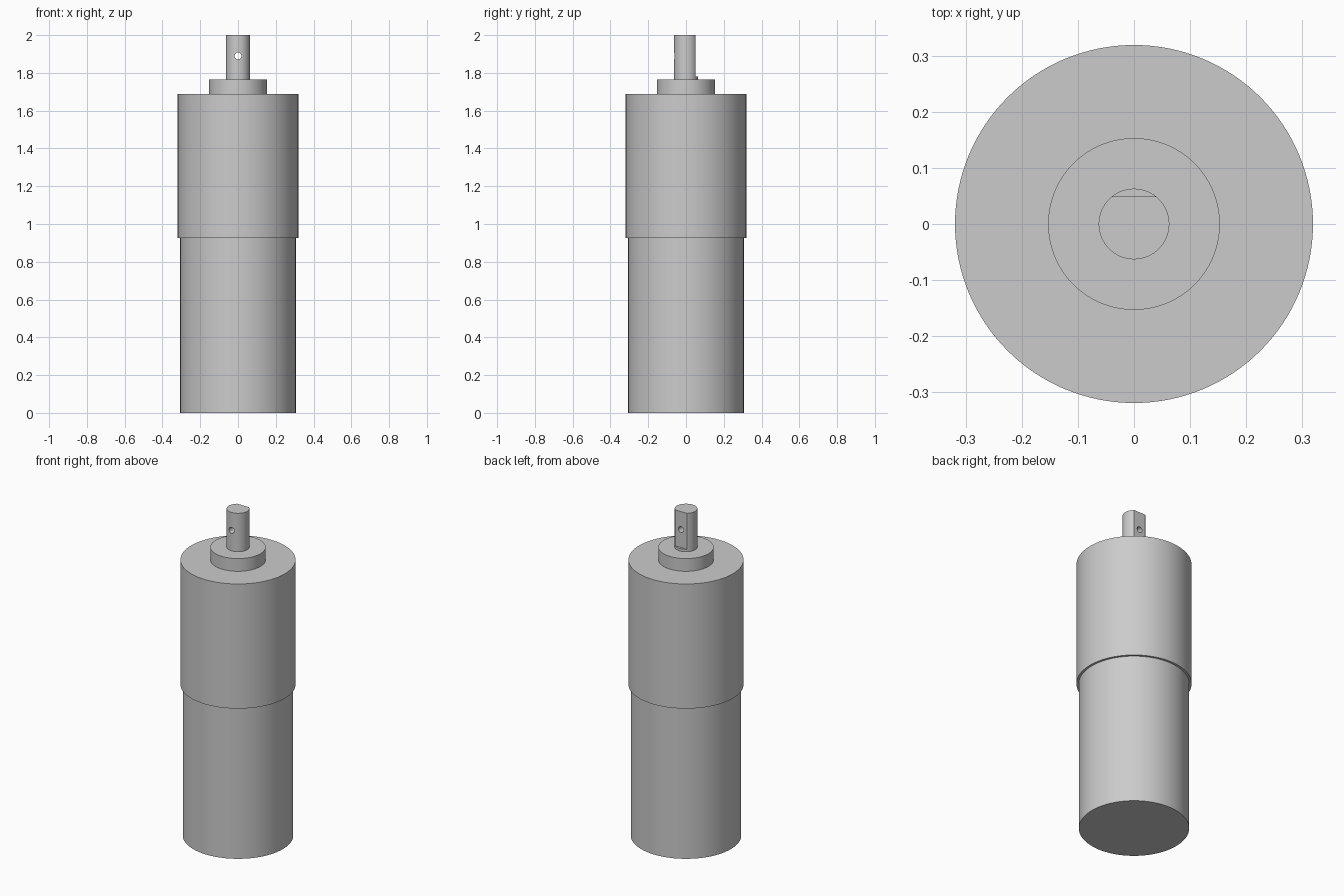
import bpy
from math import radians

# Remove the default cube
cube = bpy.data.objects.get("Cube")
if cube:
    bpy.data.objects.remove(cube, do_unlink=True)

# Single grey metal
metal = bpy.data.materials.new("grey metal")
metal.use_nodes = True
GREY = (0.6, 0.6, 0.6, 1)
metal.diffuse_color = GREY
metal.node_tree.nodes["Principled BSDF"].inputs["Base Color"].default_value = GREY


def cylinder(name, radius, bottom, top, sides=128):
    bpy.ops.mesh.primitive_cylinder_add(
        vertices=sides, radius=radius, depth=top - bottom,
        location=(0, 0, (bottom + top) / 2))
    obj = bpy.context.object
    obj.name = name
    obj.data.materials.append(metal)
    return obj


def smooth(obj):
    bpy.ops.object.select_all(action="DESELECT")
    obj.select_set(True)
    bpy.context.view_layer.objects.active = obj
    bpy.ops.object.shade_smooth_by_angle(angle=radians(30))


def cut(target, cutter):
    mod = target.modifiers.new(cutter.name, "BOOLEAN")
    mod.operation = "DIFFERENCE"
    mod.solver = "EXACT"
    mod.object = cutter
    bpy.context.view_layer.objects.active = target
    bpy.ops.object.modifier_apply(modifier=mod.name)
    bpy.data.objects.remove(cutter, do_unlink=True)


# Motor can, wider gearbox housing and front boss
smooth(cylinder("motor_can", 0.306, 0, 0.925))
smooth(cylinder("gearbox_housing", 0.319, 0.925, 1.687))
smooth(cylinder("shaft_boss", 0.153, 1.687, 1.765))

# Output shaft
shaft = cylinder("output_shaft", 0.063, 1.765, 2, 64)

# Flat on the back of the shaft, leaving a small step at its foot
bpy.ops.mesh.primitive_cube_add(size=1, location=(0, 0.149, 1.93))
flat = bpy.context.object
flat.name = "flat_cutter"
flat.scale = (0.3, 0.2, 0.3)
flat.hide_render = True
bpy.context.view_layer.update()
cut(shaft, flat)

# Pin hole running front to back
bpy.ops.mesh.primitive_cylinder_add(
    vertices=32, radius=0.018, depth=0.4,
    location=(0, 0, 1.89), rotation=(radians(90), 0, 0))
hole = bpy.context.object
hole.name = "pin_hole_cutter"
hole.hide_render = True
bpy.context.view_layer.update()
cut(shaft, hole)
smooth(shaft)
